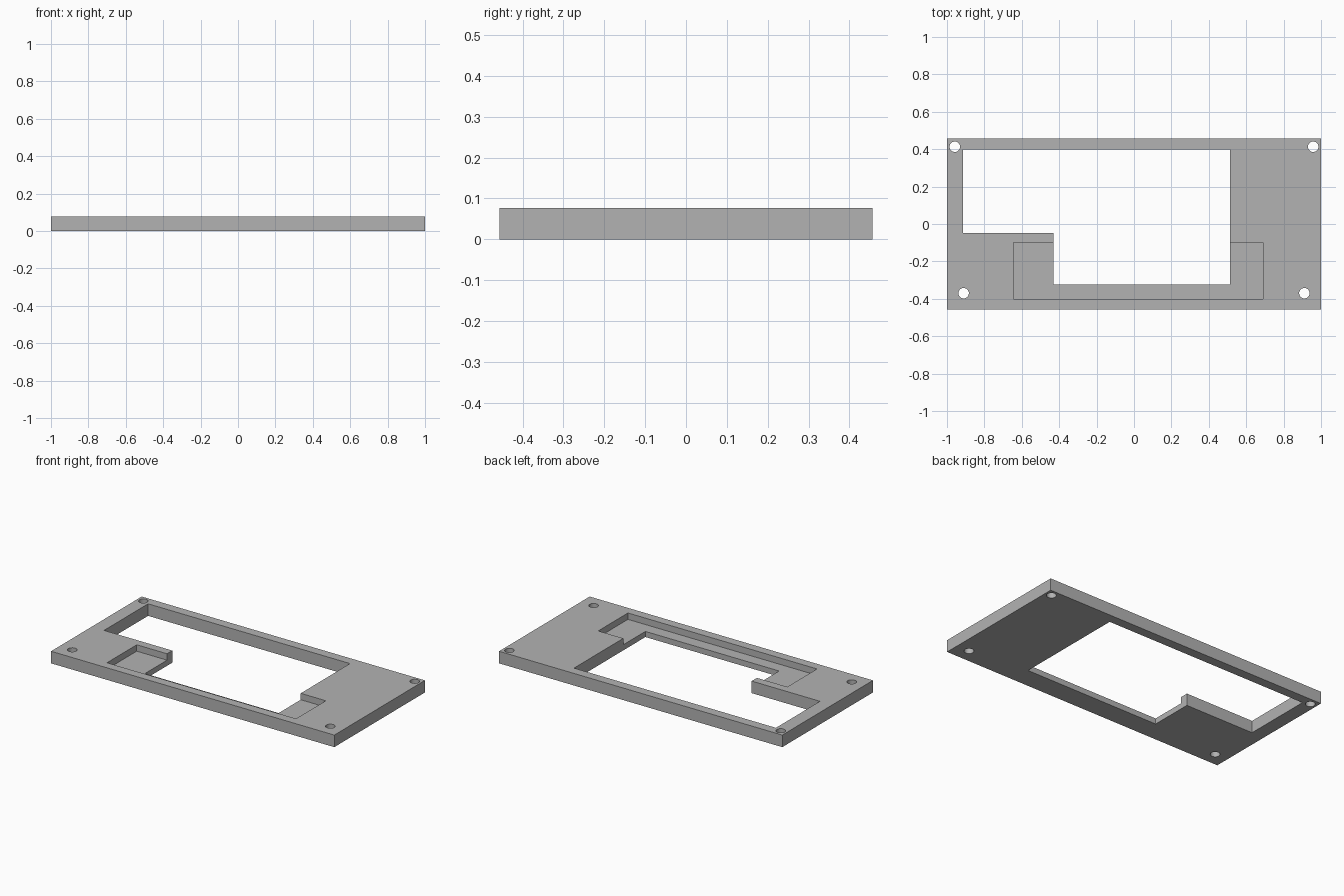
import bpy
import bmesh
import math

cube = bpy.data.objects.get("Cube")
if cube:
    bpy.data.objects.remove(cube, do_unlink=True)

HEIGHT = 0.077
FLOOR = 0.036

grey = bpy.data.materials.new("plain grey")
grey.use_nodes = True
colour = (0.45, 0.45, 0.45, 1)
grey.diffuse_color = colour
grey.node_tree.nodes["Principled BSDF"].inputs["Base Color"].default_value = colour


def prism(name, outline, z0, z1):
    """Extrude a flat outline from z0 up to z1."""
    bm = bmesh.new()
    face = bm.faces.new([bm.verts.new((x, y, z0)) for x, y in outline])
    ext = bmesh.ops.extrude_face_region(bm, geom=[face])
    top = [v for v in ext["geom"] if isinstance(v, bmesh.types.BMVert)]
    bmesh.ops.translate(bm, verts=top, vec=(0, 0, z1 - z0))
    bmesh.ops.recalc_face_normals(bm, faces=bm.faces)
    mesh = bpy.data.meshes.new(name)
    bm.to_mesh(mesh)
    bm.free()
    mesh.materials.append(grey)
    obj = bpy.data.objects.new(name, mesh)
    bpy.context.collection.objects.link(obj)
    return obj


def rectangle(x0, x1, y0, y1):
    return [(x0, y0), (x1, y0), (x1, y1), (x0, y1)]


def circle(cx, cy, r, sides=32):
    turns = [math.tau * i / sides for i in range(sides)]
    return [(cx + r * math.cos(a), cy + r * math.sin(a)) for a in turns]


def cut(target, cutter):
    """Subtract the cutter and discard it."""
    mod = target.modifiers.new(cutter.name, "BOOLEAN")
    mod.operation = "DIFFERENCE"
    mod.solver = "EXACT"
    mod.object = cutter
    cutter.hide_render = True
    bpy.context.view_layer.objects.active = target
    bpy.ops.object.modifier_apply(modifier=mod.name)
    bpy.data.objects.remove(cutter, do_unlink=True)


# Flat mounting plate
plate = prism("mounting_plate", rectangle(-1, 1, -0.457, 0.457), 0, HEIGHT)

# Stepped window right through the plate
window = [(-0.913, 0.397), (-0.913, -0.047), (-0.431, -0.047),
          (-0.431, -0.323), (0.513, -0.323), (0.513, 0.397)]
cut(plate, prism("window_cutter", window, -0.1, 0.2))

# Shallow pocket along the front edge of the window
cut(plate, prism("pocket_cutter", rectangle(-0.645, 0.69, -0.4, -0.1), FLOOR, 0.2))

# Screw holes: back pair and front pair
for x, y in ((0.958, 0.413), (0.911, -0.37)):
    for side in (-1, 1):
        cut(plate, prism("hole_cutter", circle(side * x, y, 0.028), -0.1, 0.2))

# Smooth hole walls, sharp edges elsewhere
bpy.ops.object.select_all(action="DESELECT")
plate.select_set(True)
bpy.context.view_layer.objects.active = plate
bpy.ops.object.shade_smooth_by_angle(angle=math.radians(30))
